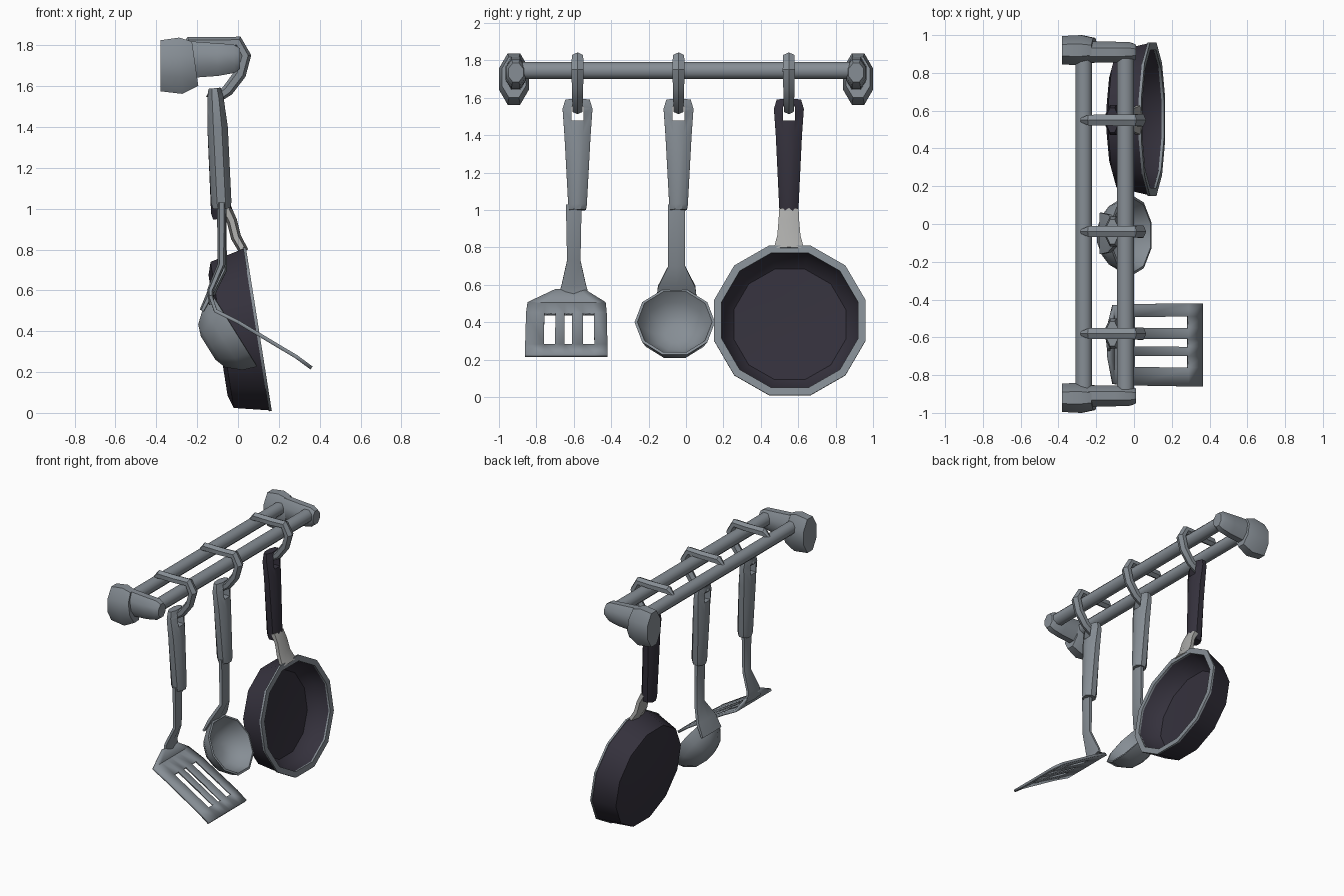
import bpy
import bmesh
from math import cos, sin, pi, radians
from mathutils import Matrix, Vector

if "Cube" in bpy.data.objects:
    bpy.data.objects.remove(bpy.data.objects["Cube"])


def material(name, rgb, metallic=0.0):
    m = bpy.data.materials.new(name)
    m.use_nodes = True
    color = (*rgb, 1)
    m.diffuse_color = color
    m.node_tree.nodes["Principled BSDF"].inputs["Base Color"].default_value = color
    return m


STEEL = material("steel grey", (0.24, 0.27, 0.30))
PALE = material("pale steel", (0.40, 0.40, 0.39))
DARK = material("dark coating", (0.035, 0.031, 0.046))


def finish(name, bm, mat, angle=40):
    bmesh.ops.remove_doubles(bm, verts=bm.verts, dist=1e-5)
    bmesh.ops.recalc_face_normals(bm, faces=bm.faces)
    mesh = bpy.data.meshes.new(name)
    bm.to_mesh(mesh)
    bm.free()
    ob = bpy.data.objects.new(name, mesh)
    bpy.context.collection.objects.link(ob)
    mesh.materials.append(mat)
    bpy.ops.object.select_all(action="DESELECT")
    bpy.context.view_layer.objects.active = ob
    ob.select_set(True)
    bpy.ops.object.shade_smooth_by_angle(angle=radians(angle))
    return ob


def bridge(bm, rings, close=False):
    pairs = list(zip(rings, rings[1:])) + ([(rings[-1], rings[0])] if close else [])
    for a, b in pairs:
        n = len(a)
        for i in range(n):
            j = (i + 1) % n
            bm.faces.new((a[i], a[j], b[j], b[i]))


def sweep(name, y, stations, mat, sides=8):
    """Tube through (x, z, half width in y, half depth) stations."""
    bm = bmesh.new()
    rings = []
    fit = 1 / cos(pi / sides)
    for i, (x, z, hw, hd) in enumerate(stations):
        a = stations[max(i - 1, 0)]
        b = stations[min(i + 1, len(stations) - 1)]
        t = Vector((b[0] - a[0], 0, b[1] - a[1])).normalized()
        n = Vector((-t.z, 0, t.x))
        ring = []
        for k in range(sides):
            ang = 2 * pi * (k + 0.5) / sides
            p = Vector((x, y, z)) + n * hd * fit * sin(ang)
            p.y += hw * fit * cos(ang)
            ring.append(bm.verts.new(p))
        rings.append(ring)
    bridge(bm, rings)
    bm.faces.new(rings[0])
    bm.faces.new(rings[-1])
    return finish(name, bm, mat)


def revolve(name, profile, sides, centre, tilt, mat, close=False):
    """Spin (radius, height) points round an axis facing +x, tilted upward."""
    bm = bmesh.new()
    axis = Matrix.Translation(centre) @ Matrix.Rotation(radians(90 - tilt), 4, "Y")
    rings = []
    for r, h in profile:
        angles = [2 * pi * (k + 0.5) / sides for k in range(sides)]
        rings.append([bm.verts.new(axis @ Vector((r * cos(a), r * sin(a), h))) for a in angles])
    bridge(bm, rings, close)
    if not close:
        bm.faces.new(rings[0])
        bm.faces.new(rings[-1])
    return finish(name, bm, mat)


def bar(name, x, z, radius, half):
    bm = bmesh.new()
    m = (Matrix.Translation((x, 0, z)) @ Matrix.Rotation(pi / 2, 4, "X")
         @ Matrix.Rotation(pi / 8, 4, "Z"))
    bmesh.ops.create_cone(bm, cap_ends=True, segments=8, radius1=radius, radius2=radius,
                          depth=2 * half, matrix=m)
    return finish(name, bm, STEEL, 50)


def handle(name, y, bottom, mat):
    ob = sweep(name, y, [(-0.08, bottom, 0.045, 0.042), (-0.082, bottom + 0.03, 0.05, 0.05),
                         (-0.1, 1.4, 0.07, 0.05), (-0.11, 1.54, 0.08, 0.04),
                         (-0.115, 1.59, 0.065, 0.03)], mat)
    # hanging hole
    bpy.ops.mesh.primitive_cube_add(size=1, location=(-0.1, y, 1.515))
    cutter = bpy.context.object
    cutter.name = "hole_cutter"
    cutter.scale = (0.4, 0.065, 0.075)
    cutter.hide_render = True
    mod = ob.modifiers.new("hanging_hole", "BOOLEAN")
    mod.object = cutter
    mod.solver = "EXACT"
    bpy.context.view_layer.objects.active = ob
    bpy.ops.object.modifier_apply(modifier=mod.name)
    bpy.data.objects.remove(cutter)
    return ob


# Rack: two rails, wall posts and end arms
bar("back_rail", -0.265, 1.745, 0.047, 0.9)
bar("front_rail", -0.045, 1.745, 0.049, 0.93)
for side, s in (("right", -1), ("left", 1)):
    sweep(side + "_wall_post", s * 0.92, [(-0.38, 1.70, 0.075, 0.125), (-0.28, 1.70, 0.08, 0.138),
                                          (-0.21, 1.71, 0.065, 0.11)], STEEL)
    sweep(side + "_arm", s * 0.91, [(-0.24, 1.73, 0.055, 0.09), (-0.1, 1.73, 0.055, 0.08),
                                    (-0.02, 1.735, 0.052, 0.07), (0.01, 1.735, 0.04, 0.05)], STEEL)

# Hooks
SPATULA_Y, LADLE_Y, PAN_Y = -0.58, -0.04, 0.55
for tool, y in (("spatula", SPATULA_Y), ("ladle", LADLE_Y), ("pan", PAN_Y)):
    sweep(tool + "_hook", y, [(-0.28, 1.78, 0.01, 0.01), (-0.24, 1.81, 0.028, 0.028),
                              (-0.1, 1.81, 0.03, 0.026), (0.0, 1.815, 0.03, 0.026),
                              (0.035, 1.75, 0.033, 0.026), (0.01, 1.66, 0.03, 0.026),
                              (-0.05, 1.58, 0.028, 0.025), (-0.11, 1.535, 0.026, 0.02),
                              (-0.15, 1.56, 0.012, 0.01)], STEEL, 6)

# Spatula
handle("spatula_handle", SPATULA_Y, 1.0, STEEL)
sweep("spatula_neck", SPATULA_Y - 0.02, [(-0.08, 1.03, 0.042, 0.02), (-0.08, 0.73, 0.036, 0.017),
                                         (-0.135, 0.6, 0.065, 0.014), (-0.13, 0.53, 0.085, 0.011)],
      STEEL, 6)
columns = [-0.86, -0.76, -0.70, -0.65, -0.61, -0.55, -0.49, -0.42]
rows = [(-0.135, 0.575, 0.35), (-0.11, 0.5, 0.95), (0.0, 0.445, 0.98),
        (0.285, 0.275, 1.0), (0.36, 0.22, 1.0)]
bm = bmesh.new()
mid = -0.64
grid = [[bm.verts.new((x, mid + 0.03 * (1 - w) + (c - mid) * w, z)) for c in columns]
        for x, z, w in rows]
for r in range(len(rows) - 1):
    for c in range(len(columns) - 1):
        if r == 2 and c % 2 == 1:
            continue  # slot
        bm.faces.new((grid[r][c], grid[r][c + 1], grid[r + 1][c + 1], grid[r + 1][c]))
blade = finish("spatula_blade", bm, STEEL)
solid = blade.modifiers.new("thickness", "SOLIDIFY")
solid.thickness = 0.018
solid.offset = 0

# Ladle
handle("ladle_handle", LADLE_Y, 1.0, STEEL)
sweep("ladle_neck", LADLE_Y - 0.01, [(-0.08, 1.03, 0.045, 0.02), (-0.075, 0.7, 0.045, 0.018),
                                     (-0.13, 0.59, 0.1, 0.018), (-0.175, 0.5, 0.11, 0.012)],
      STEEL, 6)
revolve("ladle_bowl", [(0.07, -0.155), (0.13, -0.135), (0.19, -0.07), (0.215, 0), (0.2, 0.003),
                       (0.17, -0.06), (0.11, -0.115), (0.05, -0.13)],
        10, (-0.015, -0.06, 0.40), 32, STEEL)

# Frying pan
handle("pan_handle", PAN_Y, 0.95, DARK)
sweep("pan_neck", PAN_Y, [(-0.06, 1.0, 0.052, 0.025), (-0.03, 0.94, 0.055, 0.022),
                          (-0.01, 0.86, 0.062, 0.022), (0.03, 0.79, 0.08, 0.02)], PALE, 6)
PAN_CENTRE = (0.1, PAN_Y + 0.005, 0.41)
revolve("pan_body", [(0.31, -0.2), (0.375, -0.18), (0.415, -0.01), (0.385, -0.005),
                     (0.36, -0.09), (0.31, -0.14), (0.15, -0.145)], 12, PAN_CENTRE, 9, DARK)
revolve("pan_rim", [(0.42, -0.012), (0.42, 0.002), (0.378, 0.002), (0.378, -0.012)],
        12, PAN_CENTRE, 9, STEEL, True)
